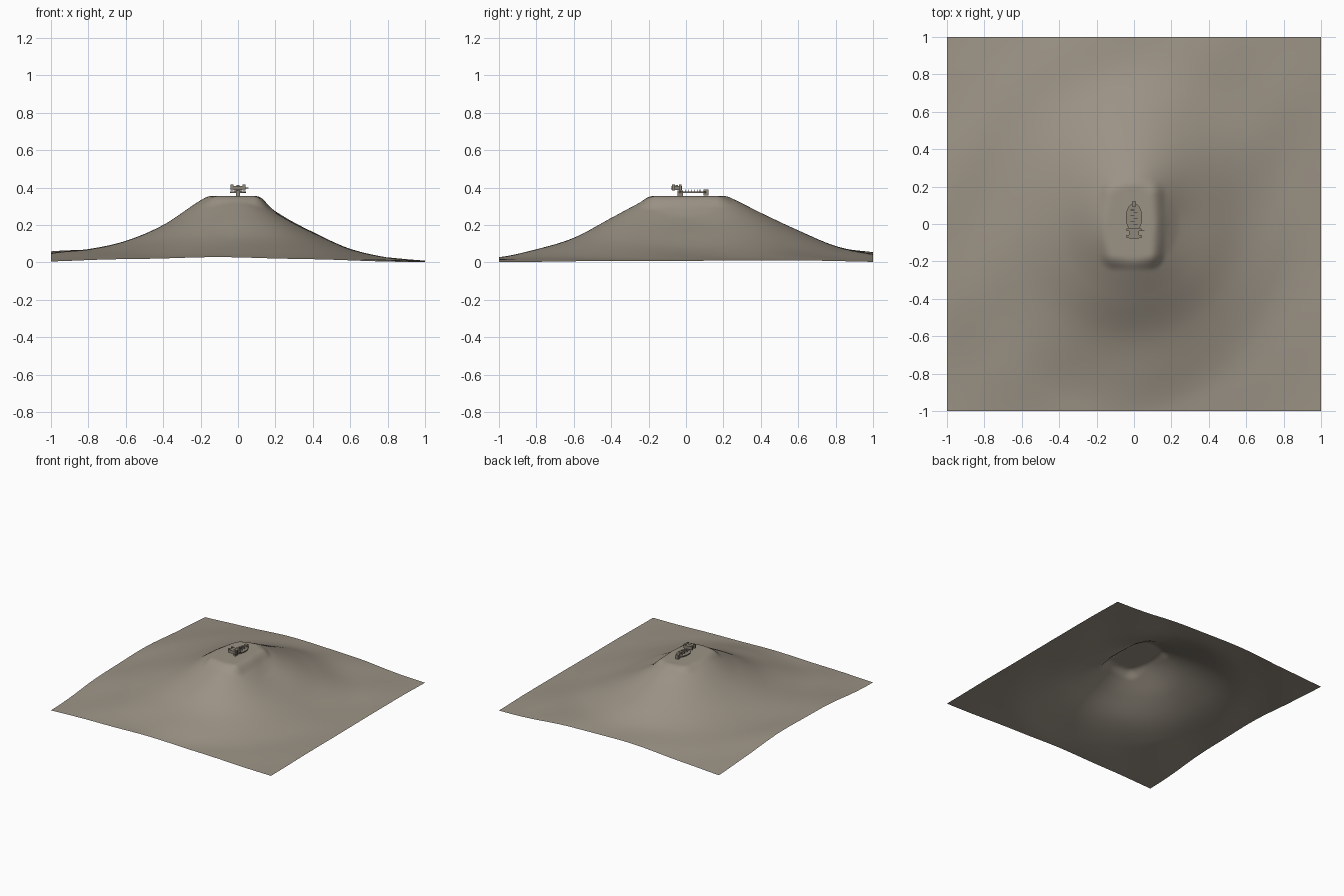
import bpy, bmesh, math
from mathutils import Matrix, Vector

if "Cube" in bpy.data.objects:
    bpy.data.objects.remove(bpy.data.objects["Cube"])

# Height profiles outward from the summit: (distance, height)
EAST = [(0, .352), (.1, .348), (.15, .315), (.2, .272), (.25, .236), (.4, .162), (.6, .074), (.8, .024), (1, .008), (1.45, 0)]
WEST = [(0, .352), (.14, .356), (.2, .332), (.4, .2), (.6, .114), (.8, .072), (1, .058), (1.45, .006)]
SOUTH = [(0, .352), (.16, .354), (.2, .343), (.4, .238), (.6, .133), (.8, .068), (1, .026), (1.45, .004)]
NORTH = [(0, .352), (.19, .358), (.25, .34), (.4, .265), (.6, .17), (.8, .09), (1, .054), (1.45, .006)]


def material(name, col):
    m = bpy.data.materials.new(name)
    m.diffuse_color = (*col, 1)
    m.use_nodes = True
    m.node_tree.nodes["Principled BSDF"].inputs["Base Color"].default_value = m.diffuse_color
    return m


def sample(prof, r):
    # smooth monotone interpolation with averaged slopes
    n = len(prof)
    slope = lambda a, b: (prof[b][1] - prof[a][1]) / (prof[b][0] - prof[a][0])
    for i in range(n - 1):
        (r0, h0), (r1, h1) = prof[i], prof[i + 1]
        if r <= r1 or i == n - 2:
            d = r1 - r0
            t = min((r - r0) / d, 1)
            m0 = slope(i - 1, i + 1) if i else 0
            m1 = slope(i, i + 2) if i < n - 2 else 0
            return ((2*t**3 - 3*t*t + 1) * h0 + (t**3 - 2*t*t + t) * d * m0
                    + (3*t*t - 2*t**3) * h1 + (t**3 - t*t) * d * m1)


def height(x, y):
    r = math.hypot(x, y)
    if r < 1e-6:
        return .354
    c = (x / r) ** 2
    h = c * sample(EAST if x > 0 else WEST, r) + (1 - c) * sample(NORTH if y > 0 else SOUTH, r)
    # gentle diagonal ripples away from the summit
    h += .003 * math.sin(9 * (x - y)) * min(1, max(0, r - .3) * 2) * min(1, h / .03)
    # levelled rectangular summit
    d = math.hypot(max(0, abs(x + .01) - .09), max(0, abs(y) - .16))
    t = max(0, 1 - d / .09)
    w = t * t * (3 - 2 * t)
    return max(0, h * (1 - w) + .355 * w)


def finish(name, bm, mat, smooth=False):
    me = bpy.data.meshes.new(name)
    bm.to_mesh(me)
    bm.free()
    me.materials.append(mat)
    for p in me.polygons:
        p.use_smooth = smooth
    ob = bpy.data.objects.new(name, me)
    bpy.context.collection.objects.link(ob)
    return ob


def boxes(name, specs, mat):
    # each spec: centre, size
    bm = bmesh.new()
    for c, s in specs:
        bmesh.ops.create_cube(bm, size=1, matrix=Matrix.Translation(Vector(c)) @ Matrix.Diagonal((*s, 1)))
    return finish(name, bm, mat)


earth = material("earth", (.33, .29, .235))
wood = material("wood", (.27, .24, .19))

# Hill surface
bm = bmesh.new()
bmesh.ops.create_grid(bm, x_segments=160, y_segments=160, size=1)
for v in bm.verts:
    v.co.z = height(v.co.x, v.co.y)
finish("hill", bm, earth, True)

# Oval deck
bm = bmesh.new()
ring = []
for i in range(28):
    a = 2 * math.pi * i / 28
    ring.append(bm.verts.new((.044 * math.cos(a), .035 + .075 * math.sin(a), .37)))
f = bm.faces.new(ring)
ext = bmesh.ops.extrude_face_region(bm, geom=[f])
for v in ext["geom"]:
    if isinstance(v, bmesh.types.BMVert):
        v.co.z += .008
bmesh.ops.recalc_face_normals(bm, faces=bm.faces)
finish("oval_deck", bm, wood)

# Pedestal block at the back and central post
boxes("rear_block", [((0, .106, .374), (.024, .026, .034))], wood)
boxes("front_post", [((0, -.03, .37), (.022, .03, .03))], wood)

# Raised front body with side posts and top hatch
boxes("front_body", [((0, -.05, .398), (.054, .056, .024)),
                     ((0, -.05, .411), (.014, .014, .004))], wood)
boxes("side_posts", [((s * .032, y, .4), (.014, .014, .032))
                     for s in (-1, 1) for y in (-.067, -.03)], wood)
boxes("side_lever", [((.043, -.036, .397), (.026, .005, .005))], wood)

# Short rungs on the deck
boxes("deck_rungs", [((.008 * (-1) ** i, -.005 + .016 * i, .384), (.022, .003, .012))
                     for i in range(6)], wood)
